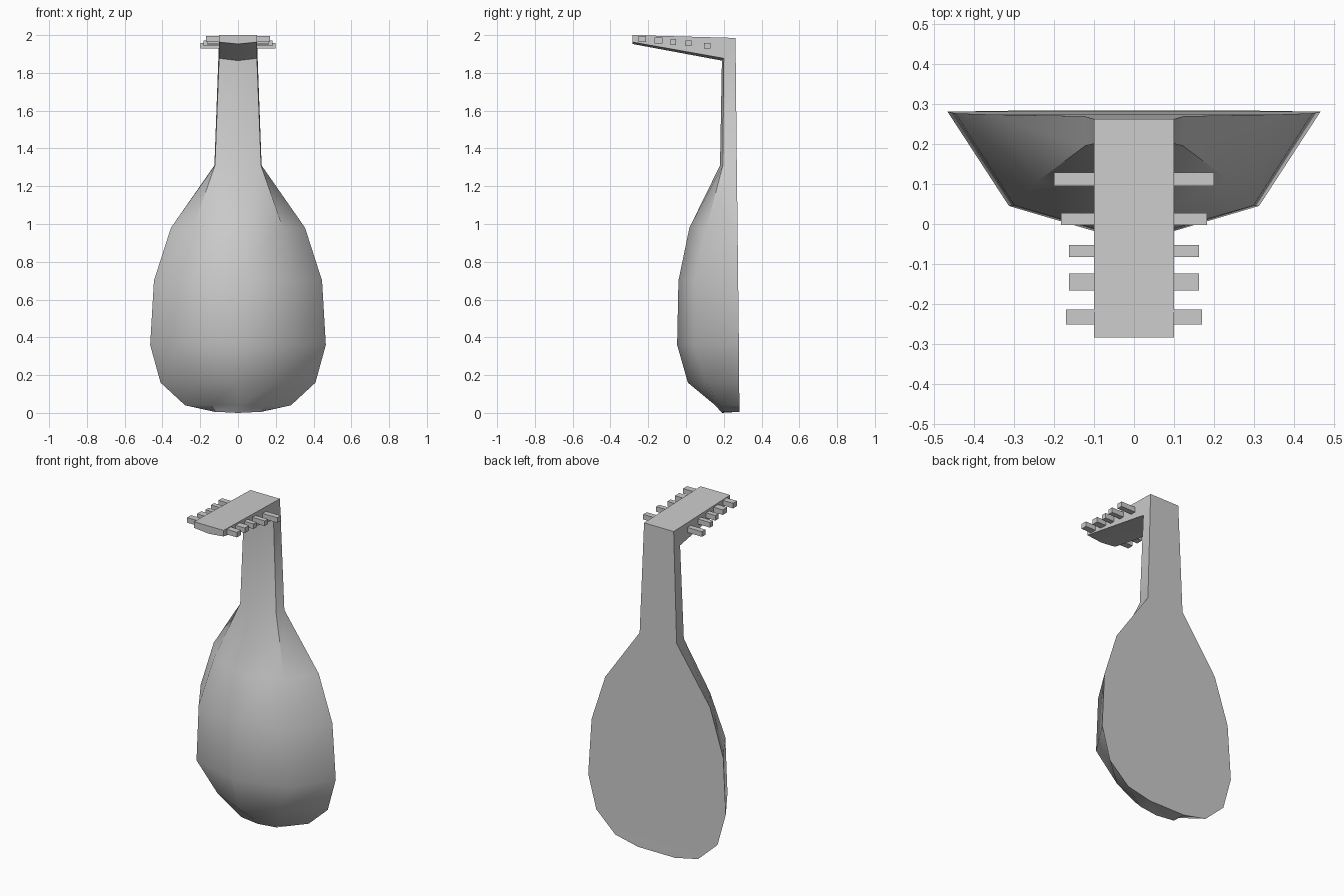
import bpy, bmesh
from math import radians

if "Cube" in bpy.data.objects:
    bpy.data.objects.remove(bpy.data.objects["Cube"])


def make_object(name, bm, angle=None):
    bmesh.ops.recalc_face_normals(bm, faces=bm.faces)
    mesh = bpy.data.meshes.new(name)
    bm.to_mesh(mesh)
    bm.free()
    ob = bpy.data.objects.new(name, mesh)
    bpy.context.collection.objects.link(ob)
    if angle:
        bpy.ops.object.select_all(action='DESELECT')
        ob.select_set(True)
        bpy.context.view_layer.objects.active = ob
        bpy.ops.object.shade_smooth_by_angle(angle=radians(angle))
    return ob


# Bowl, neck and bent head: sections of rim (x,y,z), crease (x,y,z), ridge (y,z)
sections = [
    ((0.125, 0.283, 0.006), (0.12, 0.20, 0.006), (0.19, 0.0)),
    ((0.28, 0.283, 0.04), (0.14, 0.18, 0.04), (0.155, 0.04)),
    ((0.41, 0.281, 0.16), (0.21, 0.105, 0.16), (0.01, 0.16)),
    ((0.465, 0.28, 0.36), (0.312, 0.045, 0.36), (-0.047, 0.36)),
    ((0.445, 0.276, 0.70), (0.298, 0.046, 0.70), (-0.04, 0.70)),
    ((0.355, 0.273, 0.98), (0.238, 0.108, 0.98), (0.018, 0.98)),
    ((0.125, 0.269, 1.31), (0.122, 0.195, 1.31), (0.18, 1.31)),
    ((0.10, 0.262, 1.985), (0.10, 0.20, 1.877), (0.19, 1.865)),
    ((0.10, -0.283, 2.0), (0.10, -0.283, 1.963), (-0.283, 1.953)),
]
bm = bmesh.new()
rings = []
for rim, crease, ridge in sections:
    pts = [(-rim[0], *rim[1:]), (-crease[0], *crease[1:]), (0, *ridge), crease, rim]
    rings.append([bm.verts.new(p) for p in pts])
for a, b in zip(rings, rings[1:]):
    for i in range(5):
        j = (i + 1) % 5
        bm.faces.new((a[i], a[j], b[j], b[i]))
bm.faces.new(rings[0])
bm.faces.new(rings[-1])
make_object("lute_body", bm, 37)

# Tuning pegs: bars through the head (y, z, half length, width)
pegs = [
    (-0.232, 1.979, 0.169, 0.038),
    (-0.145, 1.971, 0.162, 0.042),
    (-0.067, 1.964, 0.162, 0.030),
    (0.013, 1.957, 0.182, 0.030),
    (0.112, 1.944, 0.199, 0.034),
]
for n, (y, z, half, width) in enumerate(pegs, 1):
    bm = bmesh.new()
    bmesh.ops.create_cube(bm, size=1)
    bmesh.ops.scale(bm, vec=(2 * half, width, 0.031), verts=bm.verts)
    bmesh.ops.translate(bm, vec=(0, y, z), verts=bm.verts)
    make_object(f"tuning_peg_{n}", bm)
